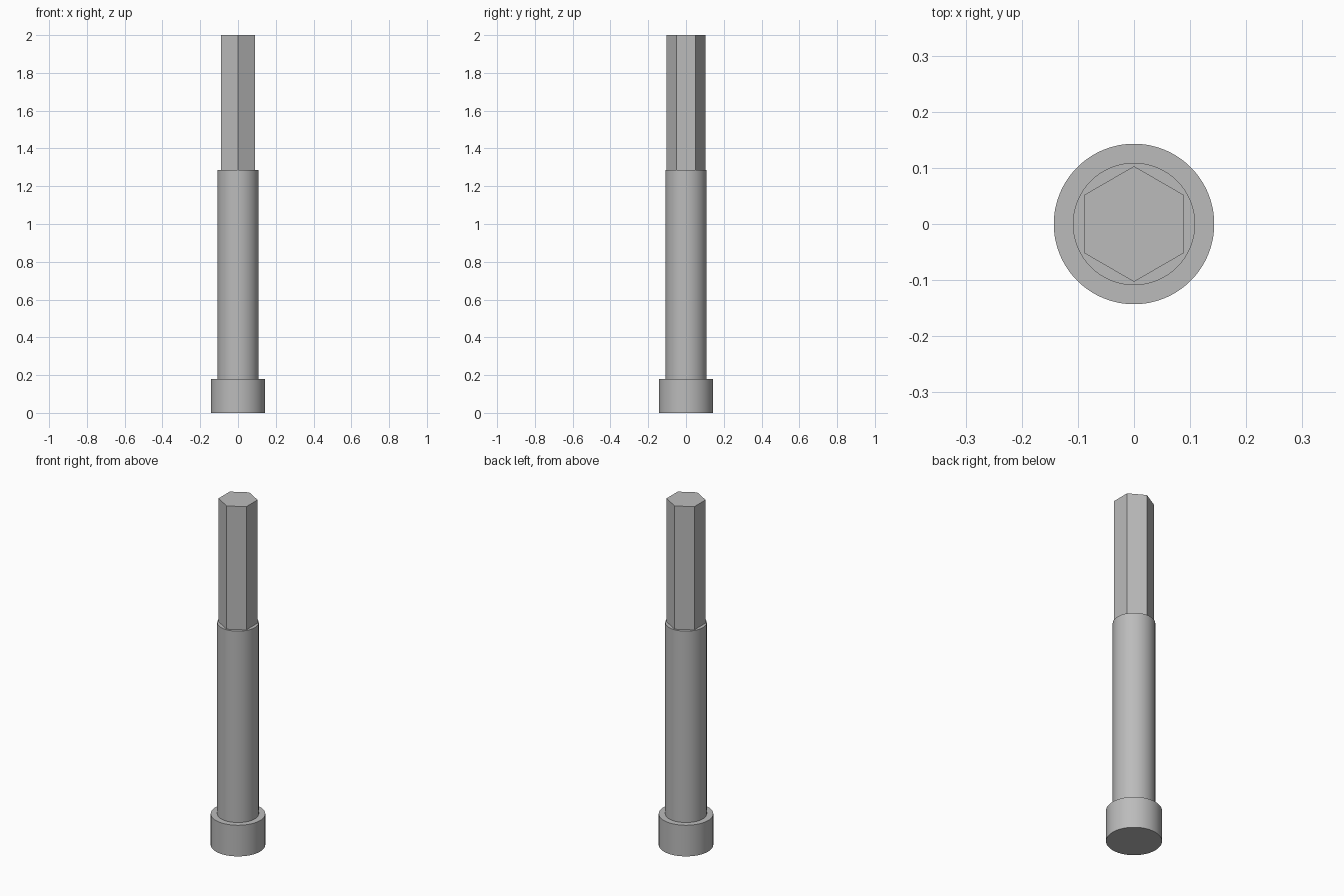
import bpy, bmesh, math

if "Cube" in bpy.data.objects:
    bpy.data.objects.remove(bpy.data.objects["Cube"])

steel = bpy.data.materials.new("steel_grey")
steel.diffuse_color = (0.5, 0.5, 0.5, 1.0)
steel.use_nodes = True
steel.node_tree.nodes["Principled BSDF"].inputs["Base Color"].default_value = steel.diffuse_color


def prism(name, radius, z0, z1, sides, bottom, smooth):
    """Upright prism with a corner on +y; the bottom cap is optional."""
    bm = bmesh.new()
    rings = []
    for z in (z0, z1):
        ring = []
        for i in range(sides):
            a = math.pi / 2 + 2 * math.pi * i / sides
            ring.append(bm.verts.new((radius * math.cos(a), radius * math.sin(a), z)))
        rings.append(ring)
    low, high = rings
    for i in range(sides):
        j = (i + 1) % sides
        bm.faces.new((low[i], low[j], high[j], high[i])).smooth = smooth
    bm.faces.new(high)
    if bottom:
        bm.faces.new(low[::-1])
    mesh = bpy.data.meshes.new(name)
    bm.to_mesh(mesh)
    bm.free()
    mesh.materials.append(steel)
    obj = bpy.data.objects.new(name, mesh)
    bpy.context.collection.objects.link(obj)
    if smooth:
        bpy.ops.object.select_all(action='DESELECT')
        obj.select_set(True)
        bpy.context.view_layer.objects.active = obj
        bpy.ops.object.shade_smooth_by_angle(angle=math.radians(30))
    return obj


# Wide round foot, long round shank, hexagonal drive end
prism("round_head", 0.143, 0.0, 0.18, 96, True, True)
prism("round_shank", 0.109, 0.18, 1.287, 96, False, True)
prism("hex_end", 0.103, 1.287, 2.0, 6, False, False)
